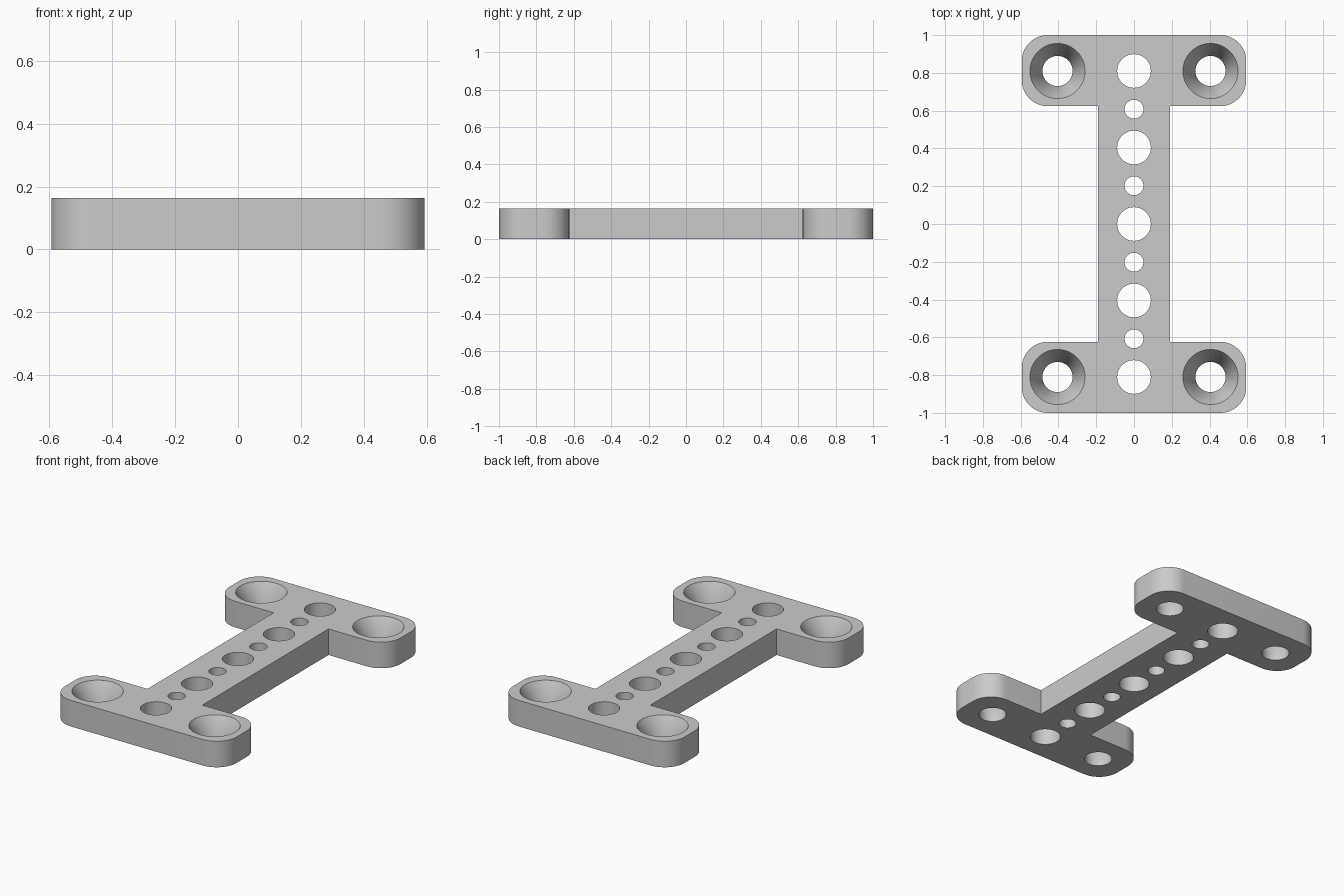
import bpy, bmesh, math

cube = bpy.data.objects.get("Cube")
if cube:
    bpy.data.objects.remove(cube, do_unlink=True)

HEIGHT = 0.163
HALF_W, HALF_L = 0.594, 1.0      # outer half sizes
WEB, FLANGE = 0.19, 0.624        # half web width, inner flange edge
CORNER = 0.137
HOLE_PITCH = 0.405

grey = bpy.data.materials.new("light grey")
grey.use_nodes = True
colour = (0.6, 0.6, 0.6, 1)
grey.diffuse_color = colour
grey.node_tree.nodes["Principled BSDF"].inputs["Base Color"].default_value = colour


def make_object(name, bm):
    bmesh.ops.recalc_face_normals(bm, faces=bm.faces)
    mesh = bpy.data.meshes.new(name)
    bm.to_mesh(mesh)
    bm.free()
    mesh.materials.append(grey)
    obj = bpy.data.objects.new(name, mesh)
    bpy.context.collection.objects.link(obj)
    return obj


def arc(cx, cy, start, steps=12):
    angles = [start + math.pi / 2 * i / steps for i in range(steps + 1)]
    return [(cx + CORNER * math.cos(a), cy + CORNER * math.sin(a)) for a in angles]


def add_cutter(bm, x, y, profile, sides=48):
    """Closed turned cutter from (radius, height) pairs, bottom to top."""
    rings = []
    for r, z in profile:
        angles = [2 * math.pi * i / sides for i in range(sides)]
        rings.append([bm.verts.new((x + r * math.cos(a), y + r * math.sin(a), z))
                      for a in angles])
    for low, high in zip(rings, rings[1:]):
        for i in range(sides):
            j = (i + 1) % sides
            bm.faces.new((low[i], low[j], high[j], high[i]))
    bm.faces.new(rings[0][::-1])
    bm.faces.new(rings[-1])


# I-shaped plate: one quarter of the outline, mirrored round
cx = HALF_W - CORNER
quarter = [(WEB, FLANGE)]
quarter += arc(cx, FLANGE + CORNER, -math.pi / 2)
quarter += arc(cx, HALF_L - CORNER, 0)
half = quarter + [(-x, y) for x, y in reversed(quarter)]
outline = half + [(-x, -y) for x, y in half]

bm = bmesh.new()
base = bm.faces.new([bm.verts.new((x, y, 0)) for x, y in outline])
top = bmesh.ops.extrude_face_region(bm, geom=[base])["geom"]
bmesh.ops.translate(bm, vec=(0, 0, HEIGHT),
                    verts=[v for v in top if isinstance(v, bmesh.types.BMVert)])
plate = make_object("mounting_plate", bm)

# Row of alternating large and small holes, plus four countersunk screw holes
bm = bmesh.new()
for i in range(-4, 5):
    radius = 0.05 if i % 2 else 0.089
    add_cutter(bm, 0, i * HOLE_PITCH / 2, [(radius, -0.1), (radius, HEIGHT + 0.1)])
SCREW, SINK, SINK_FLOOR = 0.08, 0.146, 0.045
rise = (SINK - SCREW) / (HEIGHT - SINK_FLOOR)
for sx in (-1, 1):
    for sy in (-1, 1):
        add_cutter(bm, sx * HOLE_PITCH, sy * 2 * HOLE_PITCH,
                   [(SCREW, -0.1), (SCREW, SINK_FLOOR),
                    (SINK + rise * 0.1, HEIGHT + 0.1)])
cutter = make_object("hole_cutter", bm)
cutter.hide_render = True

# Cut the holes and shade the curved walls smooth
cut = plate.modifiers.new("holes", "BOOLEAN")
cut.operation = "DIFFERENCE"
cut.solver = "EXACT"
cut.object = cutter
bpy.ops.object.select_all(action="DESELECT")
plate.select_set(True)
bpy.context.view_layer.objects.active = plate
bpy.ops.object.modifier_apply(modifier=cut.name)
bpy.data.objects.remove(cutter, do_unlink=True)
bpy.ops.object.shade_smooth_by_angle(angle=math.radians(30))
